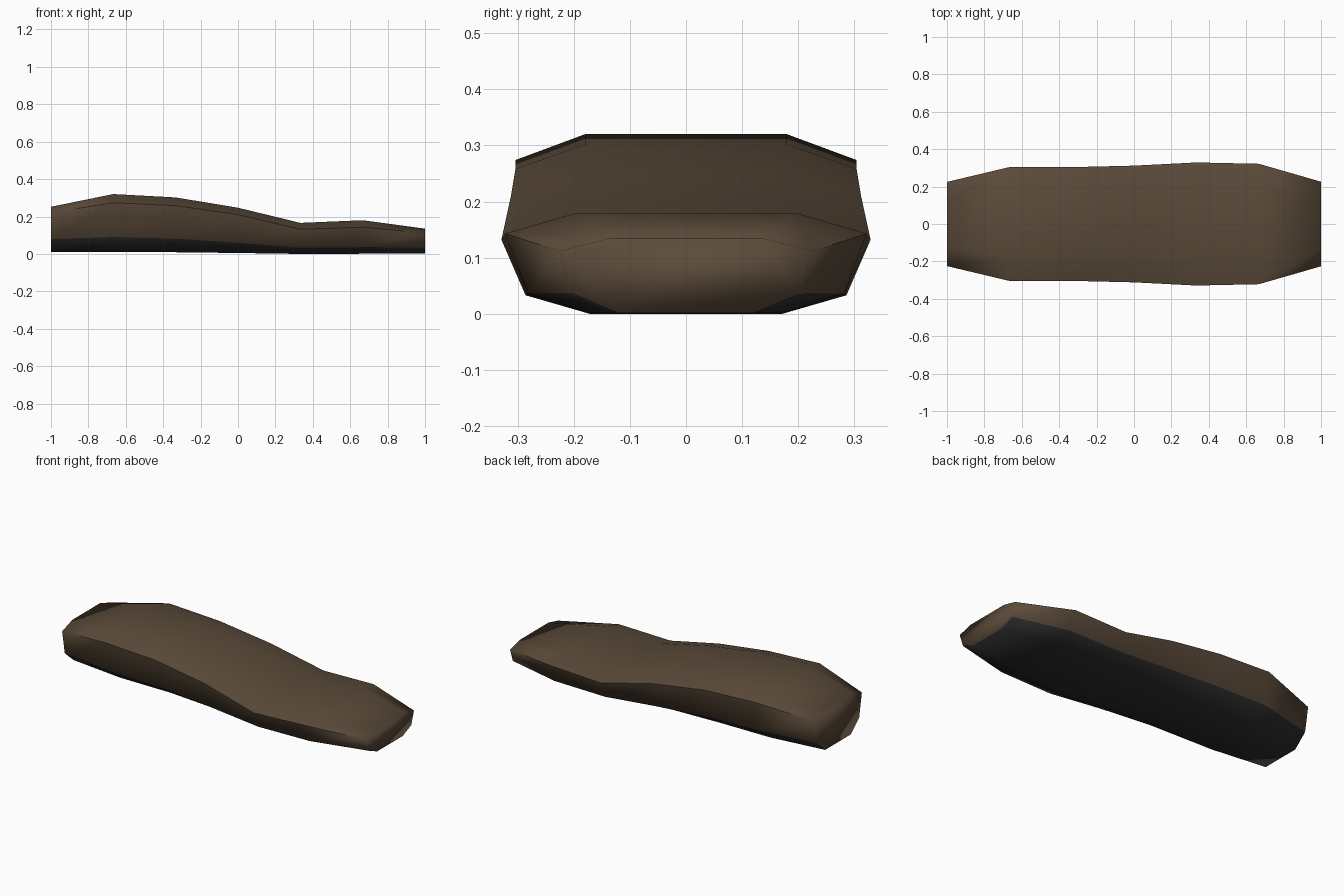
import bpy
import bmesh

if "Cube" in bpy.data.objects:
    bpy.data.objects.remove(bpy.data.objects["Cube"])


def material(name, rgb):
    m = bpy.data.materials.new(name)
    m.diffuse_color = (*rgb, 1)
    m.use_nodes = True
    m.node_tree.nodes["Principled BSDF"].inputs["Base Color"].default_value = m.diffuse_color
    return m


brown = material("brown_cover", (0.105, 0.070, 0.042))
black = material("black_base", (0.026, 0.026, 0.028))

# Stations along the pad:
# x, (top half width, z), (shoulder half width, z), (lower half width, z), (bottom half width, z)
stations = [
    (-1.000, (0.130, 0.252), (0.225, 0.220), (0.200, 0.080), (0.120, 0.010)),
    (-0.667, (0.180, 0.320), (0.304, 0.274), (0.268, 0.090), (0.160, 0.010)),
    (-0.333, (0.180, 0.302), (0.304, 0.258), (0.268, 0.082), (0.160, 0.009)),
    (0.000, (0.185, 0.247), (0.312, 0.210), (0.274, 0.060), (0.165, 0.005)),
    (0.333, (0.200, 0.166), (0.329, 0.132), (0.286, 0.033), (0.172, 0.000)),
    (0.667, (0.195, 0.180), (0.322, 0.143), (0.282, 0.036), (0.168, 0.001)),
    (1.000, (0.135, 0.135), (0.226, 0.112), (0.200, 0.035), (0.120, 0.001)),
]

bm = bmesh.new()
rings = []
for x, *half in stations:
    loop = [(y, z) for y, z in half] + [(-y, z) for y, z in reversed(half)]
    rings.append([bm.verts.new((x, y, z)) for y, z in loop])

# Lofted pad: the three lowest strips form the black base
for a, b in zip(rings, rings[1:]):
    for i in range(8):
        j = (i + 1) % 8
        f = bm.faces.new((a[i], a[j], b[j], b[i]))
        f.material_index = 1 if i in (2, 3, 4) else 0

# End caps
bm.faces.new(rings[0])
bm.faces.new(list(reversed(rings[-1])))
bmesh.ops.recalc_face_normals(bm, faces=bm.faces)

# Smooth surface with a crisp crease along both shoulders
for f in bm.faces:
    f.smooth = True
for a, b in zip(rings, rings[1:]):
    for i in (1, 6):
        bm.edges.get((a[i], b[i])).smooth = False

mesh = bpy.data.meshes.new("seat_pad")
bm.to_mesh(mesh)
bm.free()
mesh.materials.append(brown)
mesh.materials.append(black)
pad = bpy.data.objects.new("seat_pad", mesh)
bpy.context.collection.objects.link(pad)
